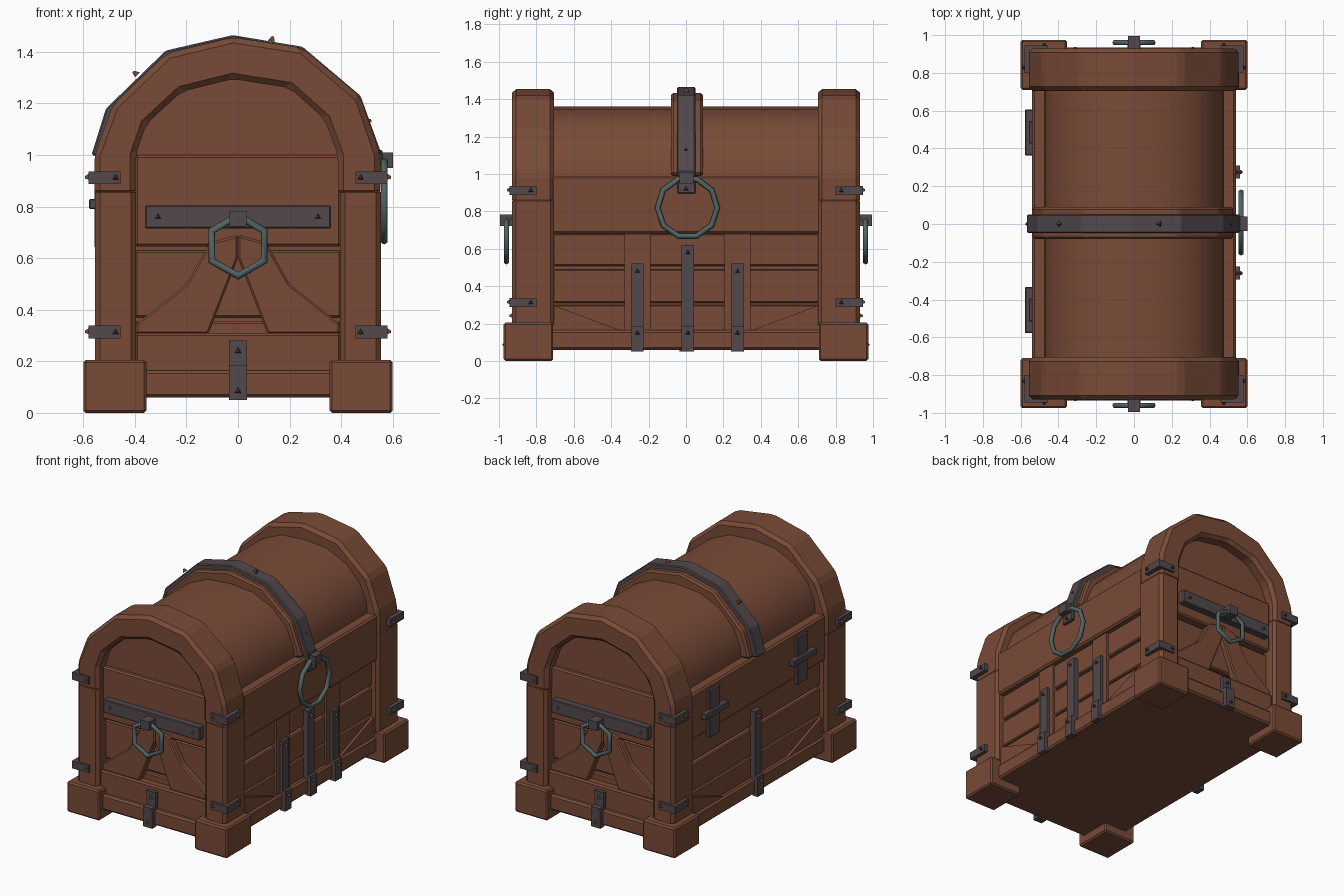
import bpy, bmesh, math
from mathutils import Matrix, Vector

if "Cube" in bpy.data.objects:
    bpy.data.objects.remove(bpy.data.objects["Cube"])


def material(name, rgb):
    m = bpy.data.materials.new(name)
    m.diffuse_color = (*rgb, 1)
    m.use_nodes = True
    m.node_tree.nodes["Principled BSDF"].inputs["Base Color"].default_value = m.diffuse_color
    return m


WOOD = material("brown wood", (0.190, 0.070, 0.038))
IRON = material("dark iron", (0.085, 0.066, 0.072))
RING = material("grey green steel", (0.085, 0.130, 0.128))
RUST = material("rust rivet", (0.130, 0.054, 0.037))


def finish(name, bm, mat, bevel=0.0, smooth=False):
    bmesh.ops.recalc_face_normals(bm, faces=bm.faces)
    if bevel:
        bmesh.ops.bevel(bm, geom=bm.edges[:], offset=bevel, segments=1, affect='EDGES', clamp_overlap=True)
    me = bpy.data.meshes.new(name)
    bm.to_mesh(me)
    bm.free()
    me.materials.append(mat)
    ob = bpy.data.objects.new(name, me)
    bpy.context.collection.objects.link(ob)
    if smooth:
        bpy.ops.object.select_all(action='DESELECT')
        ob.select_set(True)
        bpy.context.view_layer.objects.active = ob
        bpy.ops.object.shade_smooth_by_angle(angle=math.radians(40))
    return ob


def prism(name, pts, axis, a, b, mat=WOOD, bevel=0.0, smooth=False):
    """Extrude a profile along x (pts are y,z) or along y (pts are x,z)."""
    bm = bmesh.new()
    place = (lambda p, t: (t, p[0], p[1])) if axis == 'x' else (lambda p, t: (p[0], t, p[1]))
    face = bm.faces.new([bm.verts.new(place(p, a)) for p in pts])
    ext = bmesh.ops.extrude_face_region(bm, geom=[face])
    step = Vector(place((0, 0), b - a))
    bmesh.ops.translate(bm, vec=step, verts=[v for v in ext['geom'] if isinstance(v, bmesh.types.BMVert)])
    return finish(name, bm, mat, bevel, smooth)


def box(name, x, y, z, mat=WOOD, bevel=0.0):
    x = sorted(x)
    return prism(name, [(x[0], z[0]), (x[1], z[0]), (x[1], z[1]), (x[0], z[1])], 'y', min(y), max(y), mat, bevel)


def rivet(pos, direction):
    """Small three-sided cone pointing outwards."""
    bm = bmesh.new()
    bmesh.ops.create_cone(bm, cap_ends=True, segments=3, radius1=0.018, radius2=0.006, depth=0.02)
    rot = Vector(direction).to_track_quat('Z', 'Y').to_matrix().to_4x4()
    bm.transform(Matrix.Translation(pos) @ rot)
    finish("rivet", bm, RUST)


def ring(name, pos, axis, radius, segments):
    bpy.ops.mesh.primitive_torus_add(major_segments=segments, minor_segments=6,
                                     major_radius=radius, minor_radius=0.015)
    ob = bpy.context.object
    turn = Matrix.Rotation(math.pi / 2, 4, 'Z')
    tip = Matrix.Rotation(math.pi / 2, 4, 'Y' if axis == 'x' else 'X')
    ob.data.transform(Matrix.Translation(pos) @ tip @ turn)
    ob.name = name
    ob.data.materials.append(RING)
    bpy.ops.object.shade_smooth_by_angle(angle=math.radians(65))


def band(outer, inner):
    return outer + inner[::-1]


def shrink(pts, d):
    """Move profile points towards the lid centre by d."""
    c = Vector((0, 0.92))
    return [tuple(Vector(p) - (Vector(p) - c).normalized() * d) for p in pts]


# Body core and base
box("body_core", (-0.47, 0.47), (-0.82, 0.82), (0.08, 1.0))
box("base_plinth", (-0.535, 0.535), (-0.935, 0.935), (0.06, 0.165), bevel=0.012)

# Barrel lid
half = [(0.475, 0.97), (0.468, 1.06), (0.415, 1.18), (0.315, 1.28), (0.17, 1.345), (0, 1.36)]
barrel = half + [(-x, z) for x, z in half[-2::-1]]
prism("barrel_lid", barrel, 'y', -0.8, 0.8, smooth=True)

# Central lid rib and its iron strap
strap = [(-0.568, 1.0), (-0.512, 1.18), (-0.28, 1.405), (-0.02, 1.465),
         (0.25, 1.42), (0.475, 1.23), (0.558, 1.0)]
rib = shrink(strap, 0.03)
prism("lid_rib", band(rib, shrink(rib, 0.16)), 'y', -0.08, 0.09, bevel=0.012)
prism("lid_strap", band(strap, shrink(strap, 0.04)), 'y', -0.048, 0.05, IRON, 0.006)
box("hasp_plate", (0.52, 0.56), (-0.046, 0.05), (0.895, 1.02), IRON, 0.005)
box("hasp_bracket", (0.54, 0.602), (-0.036, 0.04), (0.95, 1.01), IRON)
ring("hasp_ring", (0.567, 0.008, 0.82), 'x', 0.16, 10)
rivet((-0.40, 0, 1.315), (-0.7, 0, 0.7))
rivet((0.135, 0, 1.45), (0.2, 0, 1))
rivet((0.508, 0, 1.13), (1, 0, 0.3))
rivet((0.565, 0, 0.92), (1, 0, 0))

# Arched end frames: outer and inner outlines
outer = [(-0.557, 0.84), (-0.557, 1.0), (-0.485, 1.195), (-0.275, 1.395), (-0.02, 1.457),
         (0.25, 1.415), (0.475, 1.225), (0.552, 1.0), (0.552, 0.84)]
inner = [(-0.397, 0.84), (-0.397, 1.0), (-0.355, 1.12), (-0.22, 1.245), (-0.02, 1.295),
         (0.2, 1.26), (0.335, 1.14), (0.387, 1.0), (0.387, 0.84)]
brace = [(0.0, 0.69), (0.11, 0.66), (0.2, 0.5), (0.395, 0.345), (0.395, 0.305), (0.115, 0.305), (0.0, 0.6)]

for s in (-1, 1):
    # End frame: arch, panel and boards
    prism("end_arch", band(outer, inner), 'y', s * 0.705, s * 0.93, bevel=0.022)
    prism("arch_panel", inner, 'y', s * 0.74, s * 0.85)
    box("end_top_board", (-0.4, 0.4), (s * 0.8, s * 0.88), (0.645, 1.0), bevel=0.01)
    box("end_middle_plank", (-0.4, 0.4), (s * 0.8, s * 0.85), (0.37, 0.63), bevel=0.008)
    box("end_low_plank", (-0.4, 0.4), (s * 0.8, s * 0.85), (0.25, 0.355), bevel=0.008)
    box("end_bottom_board", (-0.4, 0.4), (s * 0.8, s * 0.905), (0.15, 0.31), bevel=0.01)
    for m in (-1, 1):
        prism("end_brace", [(m * x, z) for x, z in brace], 'y', s * 0.83, s * 0.89, bevel=0.008)

    # End handle
    box("handle_plate", (-0.36, 0.36), (s * 0.87, s * 0.925), (0.715, 0.805), IRON, 0.005)
    box("handle_bracket", (-0.032, 0.032), (s * 0.89, s * 0.995), (0.722, 0.782), IRON)
    ring("handle_ring", (0, s * 0.96, 0.648), 'y', 0.117, 6)
    for x in (-0.31, 0.31):
        rivet((x, s * 0.928, 0.76), (0, s, 0))

    # Stepped iron strap on the base
    box("end_strap_top", (-0.034, 0.034), (s * 0.89, s * 0.93), (0.16, 0.28), IRON)
    box("end_strap_foot", (-0.034, 0.034), (s * 0.92, s * 0.965), (0.05, 0.185), IRON)
    rivet((0, s * 0.935, 0.24), (0, s, 0))
    rivet((0, s * 0.97, 0.085), (0, s, 0))

    for m in (-1, 1):
        # Corner feet, posts and L-shaped iron corners
        box("corner_foot", (m * 0.355, m * 0.6), (s * 0.71, s * 0.975), (0.0, 0.205), bevel=0.01)
        box("corner_post", (m * 0.395, m * 0.555), (s * 0.705, s * 0.93), (0.18, 0.875), bevel=0.02)
        for z in (0.313, 0.912):
            box("corner_iron_end", (m * 0.455, m * 0.58), (s * 0.92, s * 0.945), (z - 0.025, z + 0.025), IRON)
            box("corner_iron_side", (m * 0.545, m * 0.58), (s * 0.80, s * 0.945), (z - 0.025, z + 0.025), IRON)
            rivet((m * 0.475, s * 0.948, z), (0, s, 0))
            rivet((m * 0.584, s * 0.83, z), (m, 0, 0))

        # Diagonal corner boards on the long sides
        prism("side_wedge", [(s * 0.34, 0.16), (s * 0.715, 0.16), (s * 0.715, 0.30)], 'x',
              m * 0.47, m * 0.522)

# Long side planks and lid rails
for m in (-1, 1):
    for z0, z1 in ((0.15, 0.3), (0.31, 0.49), (0.508, 0.68)):
        box("side_plank", (m * 0.44, m * 0.505), (-0.72, 0.72), (z0, z1), bevel=0.007)
    box("lid_rail", (m * 0.43, m * 0.54), (-0.72, 0.72), (0.68, 0.99), bevel=0.012)


def side_strap(m, y, top):
    """Iron strap stepping out over the base plinth."""
    box("side_strap", (m * 0.49, m * 0.54), (y - 0.034, y + 0.034), (0.15, top), IRON)
    box("side_strap_foot", (m * 0.52, m * 0.56), (y - 0.034, y + 0.034), (0.05, 0.185), IRON)
    rivet((m * 0.545, y, top - 0.04), (m, 0, 0))
    rivet((m * 0.565, y, 0.15), (m, 0, 0))


# Lock side: three straps, two on upright boards
for y, top in ((-0.26, 0.52), (0.01, 0.62), (0.275, 0.52)):
    side_strap(1, y, top)
    if top < 0.6:
        box("upright_board", (0.48, 0.52), (y - 0.07, y + 0.07), (0.16, 0.685))

# Hinge side: centre strap and two cross-shaped hinges
side_strap(-1, 0, 0.62)
for y in (-0.455, 0.485):
    box("hinge_plate", (-0.557, -0.53), (y - 0.06, y + 0.06), (0.64, 0.96), IRON, 0.005)
    box("hinge_bar", (-0.578, -0.53), (y - 0.122, y + 0.122), (0.79, 0.83), IRON, 0.005)
